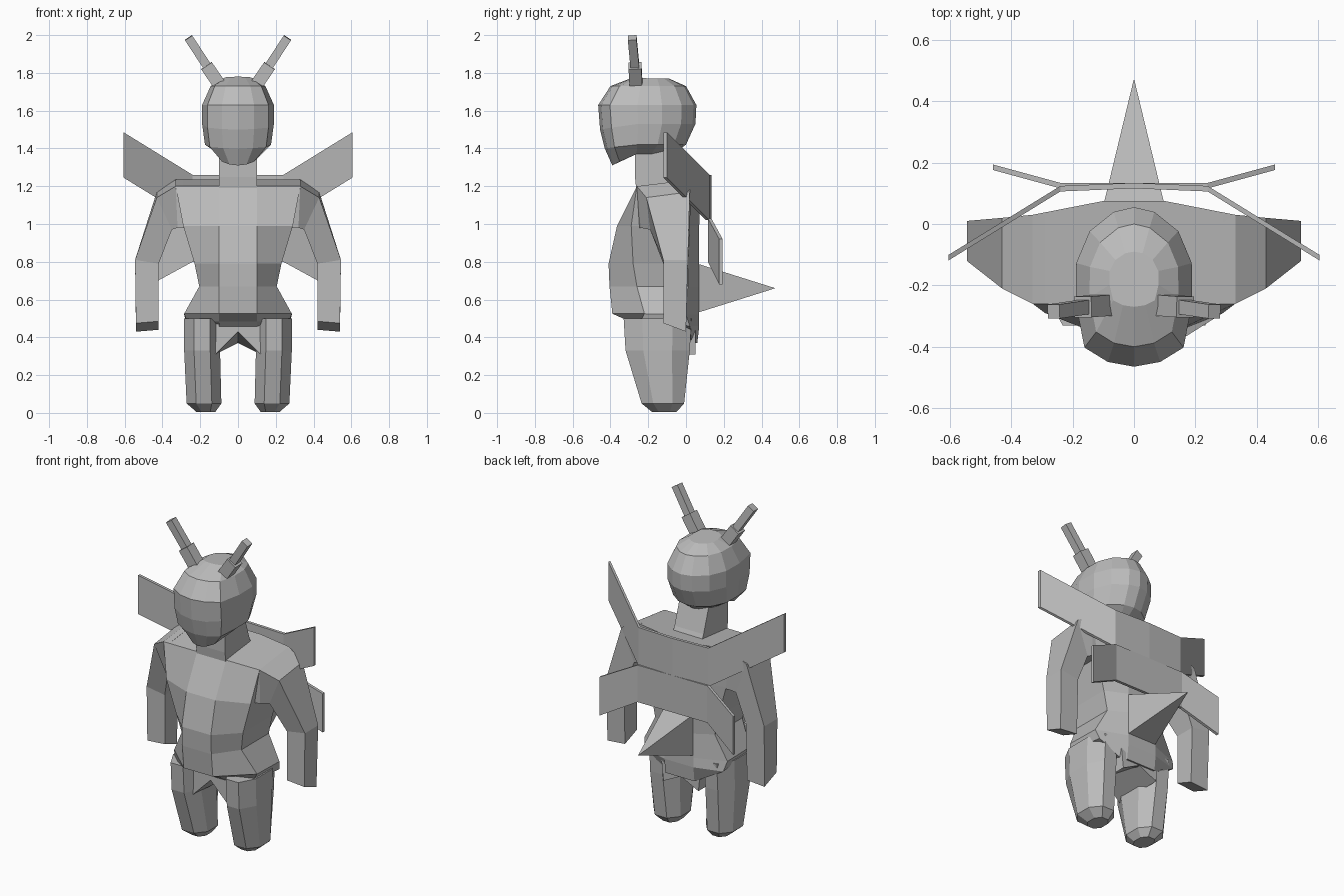
import bpy, bmesh, math
from mathutils import Vector

if "Cube" in bpy.data.objects:
    bpy.data.objects.remove(bpy.data.objects["Cube"])

grey = bpy.data.materials.new("stone grey")
grey.diffuse_color = (0.5, 0.5, 0.5, 1)
grey.use_nodes = True
grey.node_tree.nodes["Principled BSDF"].inputs["Base Color"].default_value = grey.diffuse_color


def make(name, rings, mirror=False, cap=True):
    """Loft closed rings of points into one solid."""
    bm = bmesh.new()
    loops = [[bm.verts.new(p) for p in r] for r in rings]
    n = len(loops[0])
    for a, b in zip(loops, loops[1:]):
        for i in range(n):
            j = (i + 1) % n
            bm.faces.new((a[i], a[j], b[j], b[i]))
    if cap:
        bm.faces.new(loops[0])
        bm.faces.new(loops[-1])
    bmesh.ops.remove_doubles(bm, verts=bm.verts, dist=1e-5)
    bmesh.ops.recalc_face_normals(bm, faces=bm.faces)
    me = bpy.data.meshes.new(name)
    bm.to_mesh(me)
    bm.free()
    me.materials.append(grey)
    ob = bpy.data.objects.new(name, me)
    bpy.context.collection.objects.link(ob)
    if mirror:
        ob.modifiers.new("mirror", 'MIRROR')
    return ob


def both_sides(half):
    """Complete a half outline, running from front to back, across x = 0."""
    return half + [(-x, y, z) for x, y, z in reversed(half) if x > 1e-6]


# Head: horizontal rings (z front, z back, half width, y front, y back)
outline = [(0, 0), (.45, .03), (.85, .12), (1, .4), (.99, .65), (.76, .85), (.35, .97), (0, 1)]
head = []
for zf, zb, w, yf, yb in [(1.31, 1.37, .10, -.39, -.07), (1.40, 1.42, .175, -.43, 0),
                          (1.50, 1.53, .19, -.455, .05), (1.63, 1.63, .19, -.465, .055),
                          (1.73, 1.73, .145, -.40, 0), (1.78, 1.77, .08, -.27, -.09)]:
    head.append(both_sides([(u * w, yf + t * (yb - yf), zf + (zb - zf) * min(t / .35, 1))
                            for u, t in outline]))
make("head", head)

# Neck
make("neck", [[(-.1, yf, z), (.1, yf, z), (.1, yb, z), (-.1, yb, z)]
              for z, yf, yb in [(1.15, -.26, .02), (1.25, -.27, -.03), (1.4, -.27, -.08)]])

# Torso: (z front, z back, half width, y front, y side front, y side back, y back)
torso = []
for zf, zb, w, yf, ys, yt, yb in [(.43, .37, .10, -.24, -.2, .03, .06), (.485, .46, .27, -.30, -.24, .02, .07),
                                  (.525, .52, .285, -.39, -.22, 0, .07), (.67, .67, .205, -.405, -.26, .01, .07),
                                  (.79, .79, .23, -.41, -.28, .01, .07), (.99, .99, .29, -.365, -.29, .02, .07),
                                  (1.20, 1.235, .33, -.26, -.26, .03, .075)]:
    torso.append(both_sides([(.1, yf, zf), (w, ys, zf), (w, yt, zb), (.1, yb, zb)]))
make("torso", torso)

# Arms: square sections running shoulder, deltoid, elbow, hand
make("arm", [
    [(.29, -.26, 1.20), (.29, .03, 1.235), (.27, .02, .98), (.27, -.25, .98)],
    [(.33, -.26, 1.20), (.33, .03, 1.235), (.32, .02, .98), (.32, -.24, .98)],
    [(.43, -.21, 1.14), (.43, .02, 1.17), (.35, .01, .97), (.35, -.19, .97)],
    [(.545, -.12, .81), (.545, .01, .81), (.42, .01, .79), (.42, -.12, .79)],
    [(.54, -.12, .475), (.54, 0, .43), (.42, 0, .44), (.42, -.12, .485)]], mirror=True)

# Legs: eight-sided sections (z, centre x, half width, y front, y back)
legs = []
for z, cx, w, yf, yb in [(.005, .17, .05, -.18, -.05), (.05, .18, .092, -.235, -.01),
                         (.33, .19, .095, -.32, .02), (.50, .19, .095, -.33, .03)]:
    cy, d, k = (yf + yb) / 2, (yb - yf) / 2, .45
    legs.append([(cx + w * a, cy + d * b, z) for a, b in
                 [(-k, -1), (k, -1), (1, -k), (1, k), (k, 1), (-k, 1), (-1, k), (-1, -k)]])
make("leg", legs, mirror=True)

# Crotch: wedge between the legs
make("crotch", [[(0, y, zl), (.12, y, .31), (.14, y, .49), (-.14, y, .49), (-.12, y, .31)]
                for y, zl in [(-.27, .43), (.05, .37)]])


def wing(name, stations):
    """Bent plate through (x, y, z low, z high) stations, mirrored in x."""
    t = .009
    pts = [(-x, y, a, b) for x, y, a, b in reversed(stations)] + [(0, .125, stations[0][2], stations[0][3])] + stations
    make(name, [[(x, y - t, a), (x, y + t, a), (x, y + t, b), (x, y - t, b)] for x, y, a, b in pts])


wing("upper_wings", [(.24, .115, 1.02, 1.26), (.605, -.11, 1.245, 1.485)])
wing("lower_wings", [(.24, .125, .80, 1.03), (.46, .185, .68, .92)])

# Stinger: square spike pointing backwards
tip = (0, .47, .66)
make("stinger", [[(-.1, .06, .53), (.1, .06, .53), (.1, .06, .79), (-.1, .06, .79)],
                 [(x * .001, .47, .66 + z * .001) for x, z in [(-1, -1), (1, -1), (1, 1), (-1, 1)]]])


def rod(name, p, q, r):
    """Mirrored square bar from p to q."""
    p, q = Vector(p), Vector(q)
    side = (q - p).cross(Vector((0, 1, 0))).normalized() * r
    fore = (q - p).cross(side).normalized() * r
    make(name, [[c + side * a + fore * b for a, b in [(-1, -1), (1, -1), (1, 1), (-1, 1)]]
                for c in (p, q)], mirror=True)


# Antennae: thick socket and thin rod
rod("antenna_socket", (.10, -.265, 1.74), (.167, -.27, 1.838), .034)
rod("antenna_rod", (.16, -.27, 1.83), (.262, -.285, 1.986), .023)
